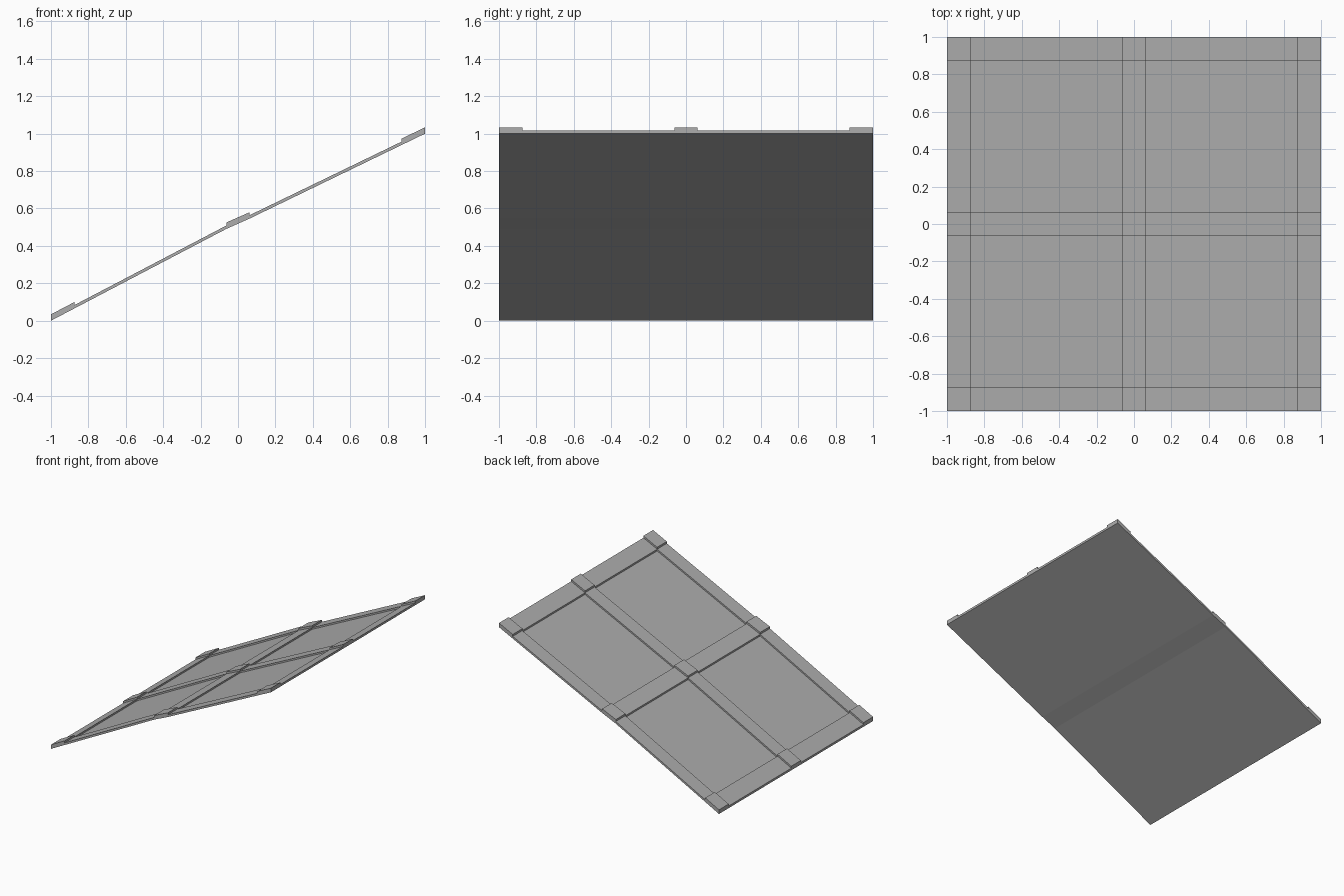
import bpy
import bmesh

cube = bpy.data.objects.get("Cube")
if cube:
    bpy.data.objects.remove(cube)

GREY = (0.42, 0.42, 0.42, 1)
grey = bpy.data.materials.new("plain grey")
grey.use_nodes = True
grey.diffuse_color = GREY
grey.node_tree.nodes["Principled BSDF"].inputs["Base Color"].default_value = GREY

# Slope of the panel underside, slightly bent at the middle rail
SLOPE = [(-1, 0.0), (-0.062, 0.491), (0.062, 0.546), (1, 1.0)]
PANEL, RAIL, BLOCK = 0.004, 0.018, 0.034
BANDS = [(-1, -0.875), (-0.062, 0.062), (0.875, 1)]
GAPS = [(-0.875, -0.062), (0.062, 0.875)]


def base(x):
    for (x0, z0), (x1, z1) in zip(SLOPE, SLOPE[1:]):
        if x <= x1:
            return z0 + (z1 - z0) * (x - x0) / (x1 - x0)
    return SLOPE[-1][1]


def slab(name, xs, ys, low, high):
    """Slab following the slope, between two heights above the underside."""
    bm = bmesh.new()
    stations = [xs[0]] + [x for x, _ in SLOPE if xs[0] < x < xs[1]] + [xs[1]]
    rings = []
    for x in stations:
        rings.append([bm.verts.new((x, y, base(x) + h))
                      for y, h in ((ys[0], low), (ys[1], low), (ys[1], high), (ys[0], high))])
    for a, b in zip(rings, rings[1:]):
        for i in range(4):
            j = (i + 1) % 4
            bm.faces.new((a[i], a[j], b[j], b[i]))
    bm.faces.new(rings[0])
    bm.faces.new(rings[-1])
    bmesh.ops.recalc_face_normals(bm, faces=bm.faces)
    mesh = bpy.data.meshes.new(name)
    bm.to_mesh(mesh)
    bm.free()
    mesh.materials.append(grey)
    bpy.context.collection.objects.link(bpy.data.objects.new(name, mesh))


# Thin sheet
slab("panel", (-1, 1), (-1, 1), 0, PANEL)

# Raised rails between the joints, and taller blocks where they cross
for band in BANDS:
    for gap in GAPS:
        slab("cross_rail", band, gap, PANEL, RAIL)
        slab("sloping_rail", gap, band, PANEL, RAIL)
    for other in BANDS:
        slab("joint_block", band, other, PANEL, BLOCK)
